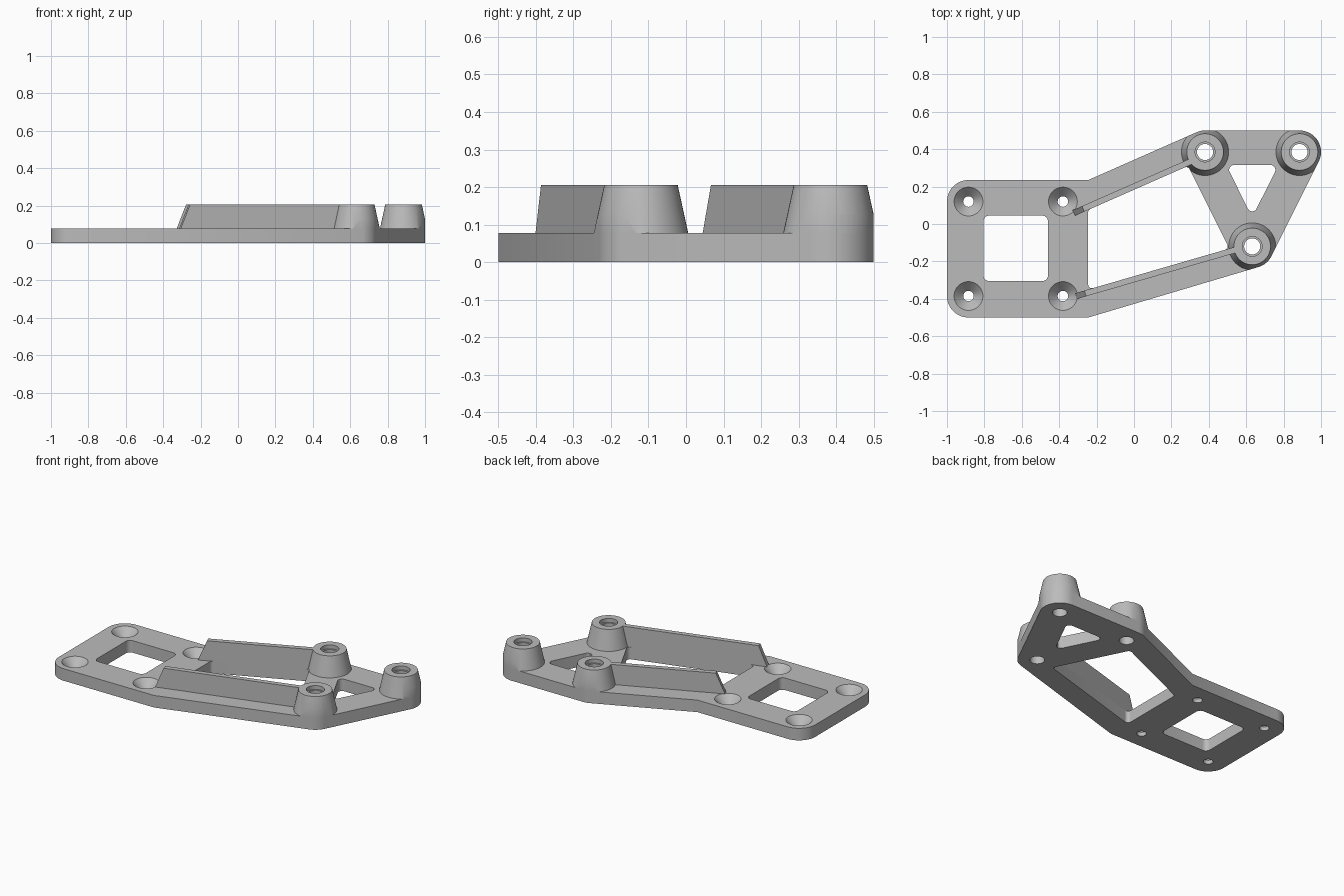
import bpy
import bmesh
from math import sin, cos, pi, radians, tan
from mathutils import Vector

if "Cube" in bpy.data.objects:
    bpy.data.objects.remove(bpy.data.objects["Cube"], do_unlink=True)

THICK, TOP, R = 0.077, 0.205, 0.115
BOSSES = [(0.38, 0.385), (0.885, 0.385), (0.632, -0.12)]
SCREWS = [(x, y) for x in (-0.885, -0.38) for y in (-0.385, 0.12)]

grey = bpy.data.materials.new("grey_plastic")
grey.use_nodes = True
COLOUR = (0.5, 0.5, 0.5, 1)
grey.diffuse_color = COLOUR
grey.node_tree.nodes["Principled BSDF"].inputs["Base Color"].default_value = COLOUR


def make(name, verts, faces):
    mesh = bpy.data.meshes.new(name)
    mesh.from_pydata(verts, [], faces)
    bm = bmesh.new()
    bm.from_mesh(mesh)
    bmesh.ops.recalc_face_normals(bm, faces=bm.faces)
    bm.to_mesh(mesh)
    bm.free()
    mesh.materials.append(grey)
    obj = bpy.data.objects.new(name, mesh)
    bpy.context.collection.objects.link(obj)
    return obj


def prism(name, pts, z0, z1):
    n = len(pts)
    verts = [(p[0], p[1], z) for z in (z0, z1) for p in pts]
    faces = [tuple(range(n)), tuple(range(n, 2 * n))]
    faces += [(i, (i + 1) % n, n + (i + 1) % n, n + i) for i in range(n)]
    return make(name, verts, faces)


def lathe(name, centre, profile, closed=False, n=48):
    """Turn an (r, z) profile about a vertical axis."""
    verts = [(centre[0] + r * cos(2 * pi * i / n), centre[1] + r * sin(2 * pi * i / n), z)
             for r, z in profile for i in range(n)]
    m = len(profile)
    faces = [(k * n + i, k * n + (i + 1) % n, (k + 1) % m * n + (i + 1) % n, (k + 1) % m * n + i)
             for k in range(m if closed else m - 1) for i in range(n)]
    if not closed:
        faces += [tuple(range(n)), tuple(range((m - 1) * n, m * n))]
    return make(name, verts, faces)


def arc(centre, start, end, steps=14):
    angles = [radians(start + (end - start) * i / steps) for i in range(steps + 1)]
    return [(centre[0] + R * cos(a), centre[1] + R * sin(a)) for a in angles]


def rounded(corners, radius, steps=6):
    """Fillet every corner of a polygon."""
    out = []
    for i, c in enumerate(corners):
        c = Vector(c)
        a = (Vector(corners[i - 1]) - c).normalized()
        b = (Vector(corners[(i + 1) % len(corners)]) - c).normalized()
        half = a.angle(b) / 2
        p, q = c + a * radius / tan(half), c + b * radius / tan(half)
        mid = c + (a + b).normalized() * radius / sin(half)
        for k in range(steps + 1):
            d = p.lerp(q, k / steps) - mid
            out.append(mid + d.normalized() * radius)
    return out


def combine(obj, cutter, operation="DIFFERENCE"):
    mod = obj.modifiers.new("cut", "BOOLEAN")
    mod.operation, mod.solver, mod.object = operation, "EXACT", cutter
    bpy.context.view_layer.objects.active = obj
    bpy.ops.object.modifier_apply(modifier=mod.name)
    bpy.data.objects.remove(cutter, do_unlink=True)


# Inner edge lines of the two arms, shared by the opening and the ribs
def back_edge(x):
    return 0.183 + 0.44 * x


def front_edge(x):
    return -0.279 + 0.29 * x


# Outer outline, clockwise from the front left corner
outline = arc((-0.885, -0.385), 270, 180) + arc((-0.885, 0.12), 180, 90)
outline += [(-0.245, 0.235)]
outline += arc(BOSSES[0], 113.7, 90) + arc(BOSSES[1], 90, -26.6) + arc(BOSSES[2], -26.6, -73.5)
outline += [(-0.245, -0.5)]

window = rounded([(-0.805, -0.305), (-0.46, -0.305), (-0.46, 0.045), (-0.805, 0.045)], 0.03)
triangle = rounded([(0.493, 0.315), (0.772, 0.315), (0.632, 0.036)], 0.025)
opening = rounded([(-0.245, front_edge(-0.245)), (0.509, front_edge(0.509)),
                   (0.289, back_edge(0.289)), (-0.245, back_edge(-0.245))], 0.02)

# Flat plate with its openings
plate = prism("base_plate", outline, 0, THICK)
for shape in (window, triangle, opening):
    combine(plate, prism("cutter", shape, -0.1, 0.4))

# Countersunk screw holes and boss bores
for c in SCREWS:
    combine(plate, lathe("cutter", c, [(0.028, -0.1), (0.028, 0.025), (0.077, THICK), (0.077, 0.2)]))
for c in BOSSES:
    combine(plate, lathe("cutter", c, [(0.043, -0.1), (0.043, 0.2)]))

# Tapered bosses, trimmed to the plate edges
parts = [plate]
for name, c in zip(("back_inner_boss", "back_outer_boss", "front_boss"), BOSSES):
    boss = lathe(name, c, [(0.043, THICK), (0.126, THICK), (0.098, TOP), (0.053, TOP),
                           (0.053, 0.18), (0.043, 0.18)], closed=True)
    combine(boss, prism("cutter", outline, -0.1, 0.4), "INTERSECT")
    combine(boss, prism("cutter", opening, -0.1, 0.4))
    parts.append(boss)


# Upright ribs with a sloped free end
def rib(name, edge, end, side):
    along = Vector((1, edge(1) - edge(0), 0)).normalized()
    across = Vector((-along.y, along.x, 0)) * 0.032 * side
    near = [Vector((x, edge(x), z)) for x, z in
            ((-0.315, THICK), (end, THICK), (end, TOP), (-0.265, TOP))]
    verts = near + [v + across for v in near]
    faces = [(0, 1, 2, 3), (4, 5, 6, 7)] + [(i, (i + 1) % 4, (i + 1) % 4 + 4, i + 4) for i in range(4)]
    return make(name, verts, faces)


parts.append(rib("back_rib", back_edge, 0.32, 1))
parts.append(rib("front_rib", front_edge, 0.56, -1))

# One colour, smooth round surfaces with sharp edges
bpy.ops.object.select_all(action="DESELECT")
for obj in parts:
    obj.data.materials.clear()
    obj.data.materials.append(grey)
    obj.select_set(True)
bpy.context.view_layer.objects.active = plate
bpy.ops.object.shade_smooth_by_angle(angle=radians(30))
